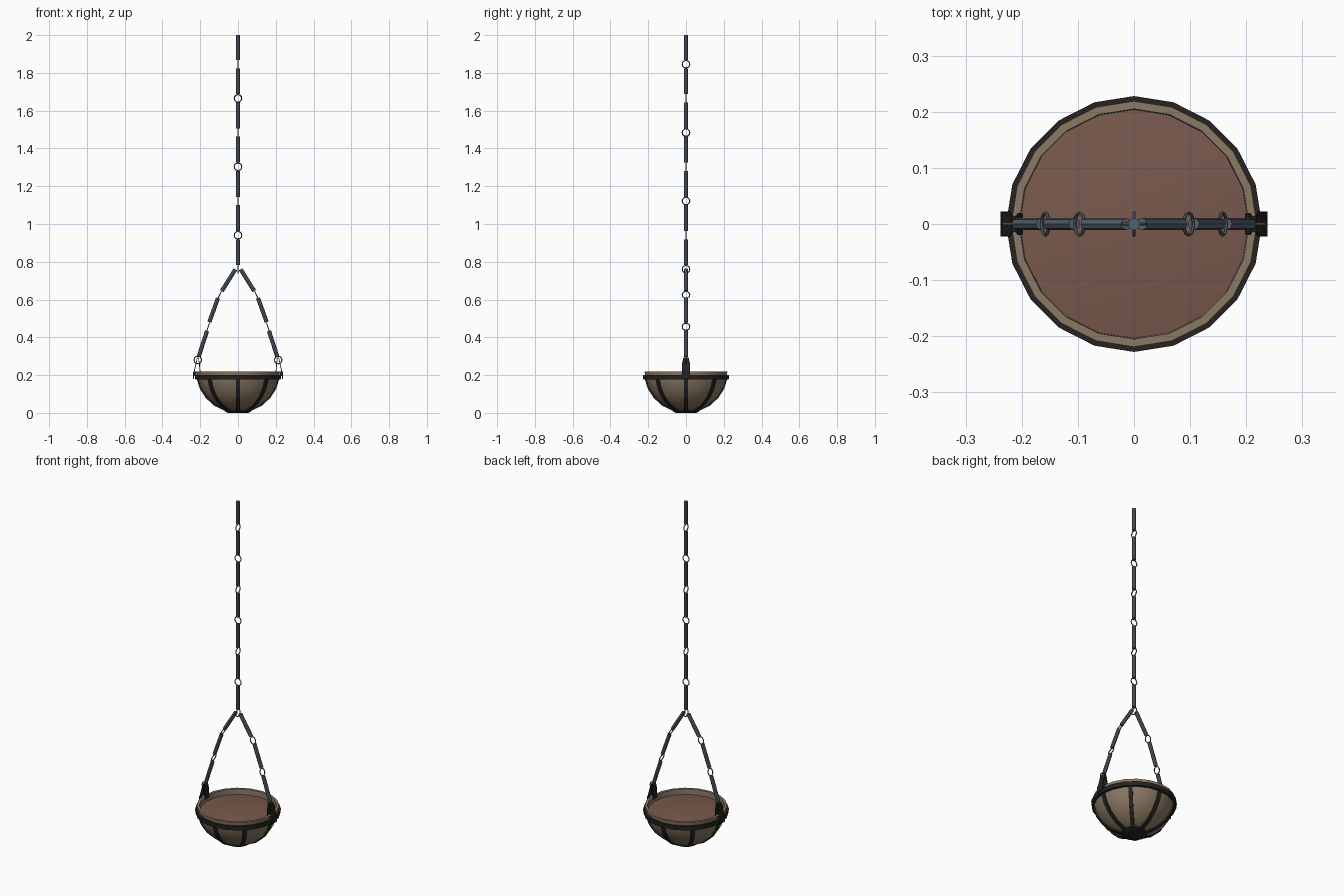
import bpy, bmesh
from math import sin, cos, pi, radians
from mathutils import Vector, Matrix

if "Cube" in bpy.data.objects:
    bpy.data.objects.remove(bpy.data.objects["Cube"])


def material(name, rgb):
    m = bpy.data.materials.new(name)
    m.diffuse_color = (*rgb, 1)
    m.use_nodes = True
    m.node_tree.nodes["Principled BSDF"].inputs["Base Color"].default_value = m.diffuse_color
    return m


STEEL = material("steel", (0.10, 0.125, 0.15))
IRON = material("iron", (0.018, 0.017, 0.016))
CLAY = material("clay", (0.26, 0.19, 0.13))
SOIL = material("soil", (0.19, 0.10, 0.075))


def finish(bm, name, mat, smooth=True):
    bmesh.ops.recalc_face_normals(bm, faces=bm.faces)
    me = bpy.data.meshes.new(name)
    bm.to_mesh(me)
    bm.free()
    ob = bpy.data.objects.new(name, me)
    bpy.context.collection.objects.link(ob)
    me.materials.append(mat)
    if smooth:
        bpy.ops.object.select_all(action='DESELECT')
        ob.select_set(True)
        bpy.context.view_layer.objects.active = ob
        bpy.ops.object.shade_smooth_by_angle(angle=radians(35))
    return ob


def lathe(name, profile, mat, closed=False, sides=20):
    bm = bmesh.new()
    pts = profile + profile[:1] if closed else profile
    vs = [bm.verts.new((r, 0, z)) for r, z in pts]
    es = [bm.edges.new(p) for p in zip(vs, vs[1:])]
    bmesh.ops.spin(bm, geom=vs + es, cent=(0, 0, 0), axis=(0, 0, 1),
                   angle=2 * pi, steps=sides)
    bmesh.ops.remove_doubles(bm, verts=bm.verts, dist=1e-5)
    return finish(bm, name, mat)


def rod(name, a, b, radius=0.011):
    a, b = Vector(a), Vector(b)
    d = b - a
    bm = bmesh.new()
    mat = Matrix.Translation((a + b) / 2) @ d.to_track_quat('Z', 'Y').to_matrix().to_4x4()
    bmesh.ops.create_cone(bm, cap_ends=True, segments=8, radius1=radius,
                          radius2=radius, depth=d.length, matrix=mat)
    finish(bm, name, STEEL, False)


def ring(name, loc, rot, mat=STEEL):
    bpy.ops.mesh.primitive_torus_add(location=loc, rotation=rot, major_radius=0.02,
                                     minor_radius=0.003, major_segments=12, minor_segments=6)
    ob = bpy.context.object
    ob.name = name
    ob.data.materials.append(mat)


# Bowl with a rolled lip, and the soil mounded inside it
def arc(angle, offset=0.0):
    return ((0.218 + offset) * cos(angle), 0.222 - (0.218 + offset) * sin(angle))


angles = [radians(a) for a in (10, 25, 40, 56, 73)]
lathe("bowl", [(0.203, 0.175), (0.205, 0.22), (0.219, 0.22)]
      + [arc(a) for a in angles] + [(0, 0.008)], CLAY)
lathe("soil", [(0.206, 0.188), (0.104, 0.202), (0, 0.203)], SOIL)

# Iron hoop, base cap and eight ribs
lathe("rim_hoop", [(0.212, 0.176), (0.226, 0.176), (0.228, 0.2), (0.214, 0.2)], IRON, True)
lathe("base_cap", [(0, 0), (0.055, 0), (0.07, 0.008), (0.066, 0.016), (0, 0.016)], IRON)
for k in range(8):
    bm = bmesh.new()
    rows = []
    for a in angles:
        (r0, z0), (r1, z1) = arc(a, -0.006), arc(a, 0.005)
        z1 = max(z1, 0.002)
        rows.append([bm.verts.new(p) for p in
                     ((r0, -0.011, z0), (r1, -0.011, z1), (r1, 0.011, z1), (r0, 0.011, z0))])
    for p, q in zip(rows, rows[1:]):
        for i in range(4):
            j = (i + 1) % 4
            bm.faces.new((p[i], p[j], q[j], q[i]))
    bm.faces.new(rows[0])
    bm.faces.new(rows[-1])
    bmesh.ops.rotate(bm, verts=bm.verts, cent=(0, 0, 0),
                     matrix=Matrix.Rotation(k * pi / 4, 3, 'Z'))
    finish(bm, "bowl_rib", IRON, False)

# Main chain: bars joined by alternating rings
STEP = 0.181
for k in range(7):
    z = 1.846 - k * STEP
    top = 2.0 if k == 0 else z + STEP - 0.022
    rod("chain_bar", (0, 0, top), (0, 0, z + 0.022))
    ring("chain_ring", (0, 0, z), (0, pi / 2, 0) if k % 2 == 0 else (pi / 2, 0, 0))

# Two side chains and the brackets that hold the bowl
BARS = [((0.014, 0.76), (0.086, 0.645)), ((0.106, 0.608), (0.152, 0.48)),
        ((0.164, 0.434), (0.208, 0.298))]
for s in (-1, 1):
    for (x0, z0), (x1, z1) in BARS:
        rod("side_chain_bar", (s * x0, 0, z0), (s * x1, 0, z1))
    for x, z, tilt in ((0.097, 0.625, 0.45), (0.158, 0.456, 0.33)):
        ring("side_chain_ring", (s * x, 0, z), (0, s * (pi / 2 - tilt), 0))
    ring("bracket_ring", (s * 0.213, 0, 0.28), (pi / 2, 0, 0))

    # folded strap over the rim, narrower at the top
    bm = bmesh.new()
    strip = [(0.2, 0.205, 0.018), (0.205, 0.265, 0.02), (0.21, 0.292, 0.014),
             (0.216, 0.292, 0.014), (0.221, 0.265, 0.02), (0.234, 0.21, 0.022),
             (0.236, 0.18, 0.022)]
    rows = [[bm.verts.new((s * x, y, z)) for y in (-w, w)] for x, z, w in strip]
    for p, q in zip(rows, rows[1:]):
        bm.faces.new((p[0], p[1], q[1], q[0]))
    ob = finish(bm, "bracket_strap", IRON, False)
    mod = ob.modifiers.new("thickness", 'SOLIDIFY')
    mod.thickness = 0.004
    mod.offset = 0

    # foot block clamped to the hoop
    bm = bmesh.new()
    bmesh.ops.create_cube(bm, size=1, matrix=Matrix.Translation((s * 0.228, 0, 0.207))
                          @ Matrix.Diagonal((0.018, 0.044, 0.022, 1)))
    finish(bm, "bracket_foot", IRON, False)
